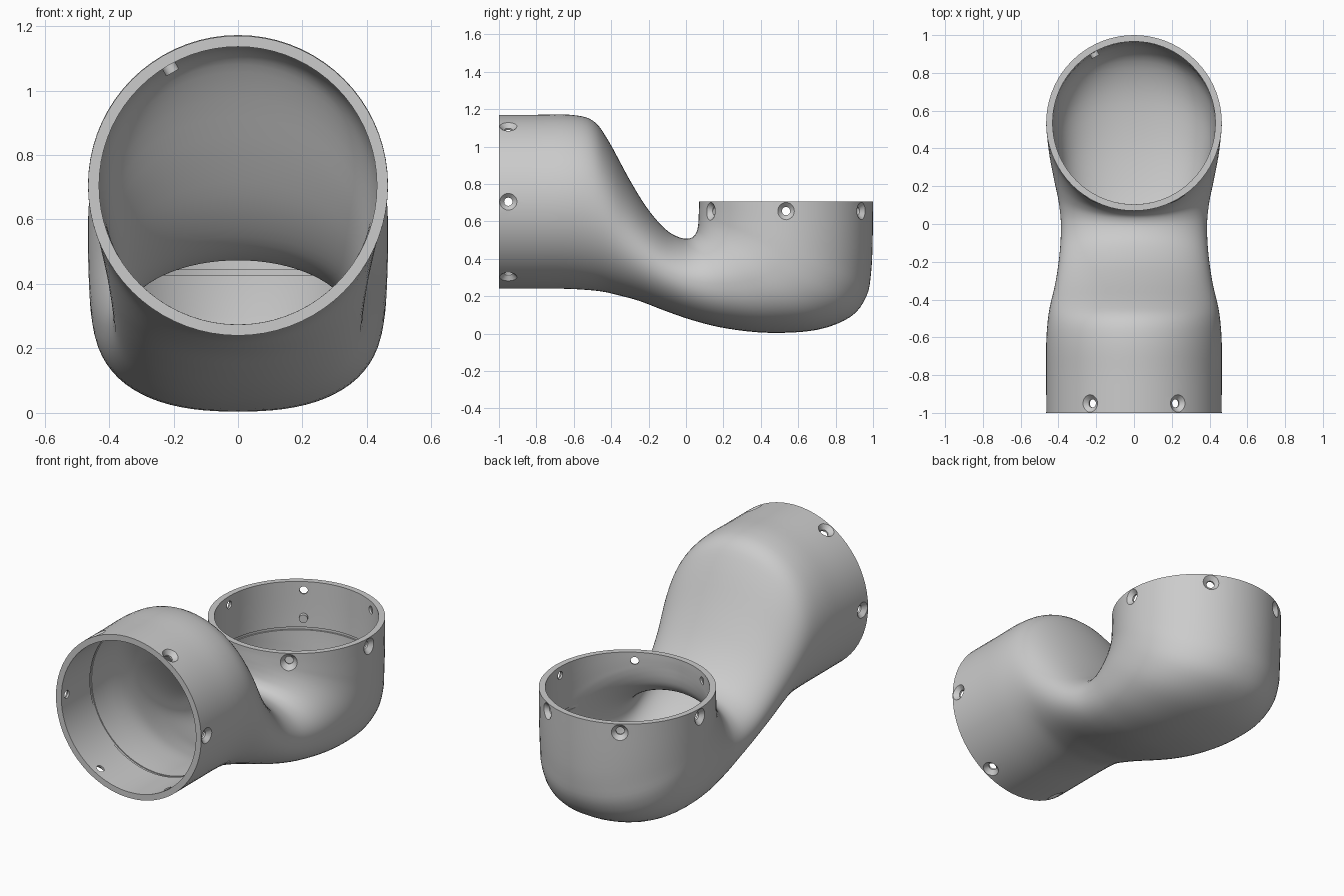
import bpy, bmesh, math
from mathutils import Vector, Matrix

if "Cube" in bpy.data.objects:
    bpy.data.objects.remove(bpy.data.objects["Cube"])

R, WALL, SEG, SUB = 0.465, 0.034, 72, 4

# Cross-sections along the duct: upper y,z / lower y,z / half width / belly fullness
SECTIONS = [
    (-1.00, 1.170, -1.00, .240, .465, 2.0),
    (-.80, 1.170, -.80, .240, .465, 2.0),
    (-.62, 1.170, -.66, .240, .465, 2.0),
    (-.50, 1.140, -.55, .235, .458, 2.0),
    (-.42, 1.040, -.45, .225, .445, 2.0),
    (-.30, .820, -.36, .205, .420, 2.0),
    (-.20, .660, -.25, .175, .402, 2.1),
    (-.10, .550, -.12, .125, .390, 2.1),
    (-.02, .510, .04, .070, .387, 2.2),
    (.030, .513, .22, .027, .400, 2.3),
    (.055, .540, .45, .004, .425, 2.4),
    (.064, .575, .70, .020, .448, 2.4),
    (.067, .610, .88, .090, .459, 2.25),
    (.068, .635, .965, .200, .463, 2.1),
    (.069, .655, .990, .330, .465, 2.0),
    (.070, .680, .998, .500, .465, 2.0),
    (.070, .705, 1.00, .705, .465, 2.0),
]


def catmull(a, b, c, d, t):
    return [.5 * (2*q + (r-p)*t + (2*p - 5*q + 4*r - s)*t*t + (3*q - p - 3*r + s)*t**3)
            for p, q, r, s in zip(a, b, c, d)]


def dense_sections():
    n, out = len(SECTIONS), []
    for i in range(n - 1):
        pts = [SECTIONS[min(max(i + k, 0), n - 1)] for k in (-1, 0, 1, 2)]
        out += [catmull(*pts, j / SUB) for j in range(SUB)]
    return out + [list(SECTIONS[-1])]


def ring(up, low, w, e):
    mid, half = (up + low) / 2, (up - low) / 2
    pts = []
    for k in range(SEG):
        a = math.tau * k / SEG
        c, s = math.cos(a), math.sin(a)
        p = 2 / e if c < 0 else 1.0
        v = math.copysign(abs(c) ** p, c)
        x = w * math.copysign(abs(s) ** p, s)
        q = mid + half * v
        pts.append((x, q.x, q.y))
    return pts


def finish(bm, name, smooth=True):
    bmesh.ops.recalc_face_normals(bm, faces=bm.faces)
    me = bpy.data.meshes.new(name)
    bm.to_mesh(me)
    bm.free()
    ob = bpy.data.objects.new(name, me)
    bpy.context.collection.objects.link(ob)
    return ob


def lathe(bm, profile, matrix, seg=24):
    """Closed solid turned about local z from (radius, height) points."""
    rows = [[bm.verts.new(matrix @ Vector((r * math.cos(math.tau*k/seg), r * math.sin(math.tau*k/seg), h)))
             for k in range(seg)] for r, h in profile]
    for a, b in zip(rows, rows[1:]):
        for k in range(seg):
            bm.faces.new((a[k], a[(k+1) % seg], b[(k+1) % seg], b[k]))
    bm.faces.new(rows[0][::-1])
    bm.faces.new(rows[-1])


# Hollow duct shell: outer skin, then offset inner skin, closed at both rims
secs = dense_sections()
ups = [Vector(s[0:2]) for s in secs]
lows = [Vector(s[2:4]) for s in secs]


def tangent(pts, i):
    return (pts[min(i+1, len(pts)-1)] - pts[max(i-1, 0)]).normalized()


outer, inner = [], []
last = len(secs) - 1
for i, s in enumerate(secs):
    tu, tl = tangent(ups, i), tangent(lows, i)
    if i == last:
        tu = tl = Vector((0, 1))
    outer.append(ring(ups[i], lows[i], s[4], s[5]))
    inner.append(ring(ups[i] + Vector((tu.y, -tu.x)) * WALL,
                      lows[i] + Vector((-tl.y, tl.x)) * WALL, s[4] - WALL, s[5]))
bm = bmesh.new()
rows = [[bm.verts.new(p) for p in r] for r in outer + inner[::-1]]
for i, a in enumerate(rows):
    b = rows[(i + 1) % len(rows)]
    for k in range(SEG):
        bm.faces.new((a[k], a[(k+1) % SEG], b[(k+1) % SEG], b[k]))
duct = finish(bm, "duct_body")

# Mouth frames: local z points into the duct, local x/y lie in the rim plane
front_mouth = Matrix(((1, 0, 0, 0), (0, 0, 1, -1), (0, 1, 0, .705), (0, 0, 0, 1)))
top_mouth = Matrix(((1, 0, 0, 0), (0, 1, 0, .535), (0, 0, -1, .705), (0, 0, 0, 1)))


def radial(mouth, deg, depth):
    return (mouth @ Matrix.Translation((0, 0, depth)) @ Matrix.Rotation(math.radians(deg), 4, 'Z')
            @ Matrix.Rotation(math.pi / 2, 4, 'Y'))


def cut(bm, name):
    cutter = finish(bm, name)
    cutter.hide_render = True
    cutter.hide_viewport = False
    mod = duct.modifiers.new(name, 'BOOLEAN')
    mod.operation, mod.solver, mod.object = 'DIFFERENCE', 'EXACT', cutter
    bpy.context.view_layer.objects.active = duct
    bpy.ops.object.modifier_apply(modifier=name)
    bpy.data.objects.remove(cutter)


# Countersunk screw holes, six per mouth
bm = bmesh.new()
for mouth in (front_mouth, top_mouth):
    for k in range(6):
        lathe(bm, [(.022, .38), (.022, .441), (.070, .488)], radial(mouth, 60 * k, .05))
cut(bm, "screw_hole_cutter")

# Shallow stop grooves inside each mouth
bm = bmesh.new()
for mouth in (front_mouth, top_mouth):
    lathe(bm, [(R - WALL + .005, .262), (R - WALL + .005, .278)], mouth, SEG)
cut(bm, "groove_cutter")

# Locating pegs inside each mouth
pegs = []
for name, mouth in (("front_peg", front_mouth), ("top_peg", top_mouth)):
    bm = bmesh.new()
    lathe(bm, [(.023, .405), (.023, .445)], radial(mouth, 120, .205))
    pegs.append(finish(bm, name))

# Smooth shading with crisp rims
bpy.ops.object.select_all(action='DESELECT')
for ob in [duct] + pegs:
    ob.select_set(True)
bpy.context.view_layer.objects.active = duct
bpy.ops.object.shade_smooth_by_angle(angle=math.radians(35))
